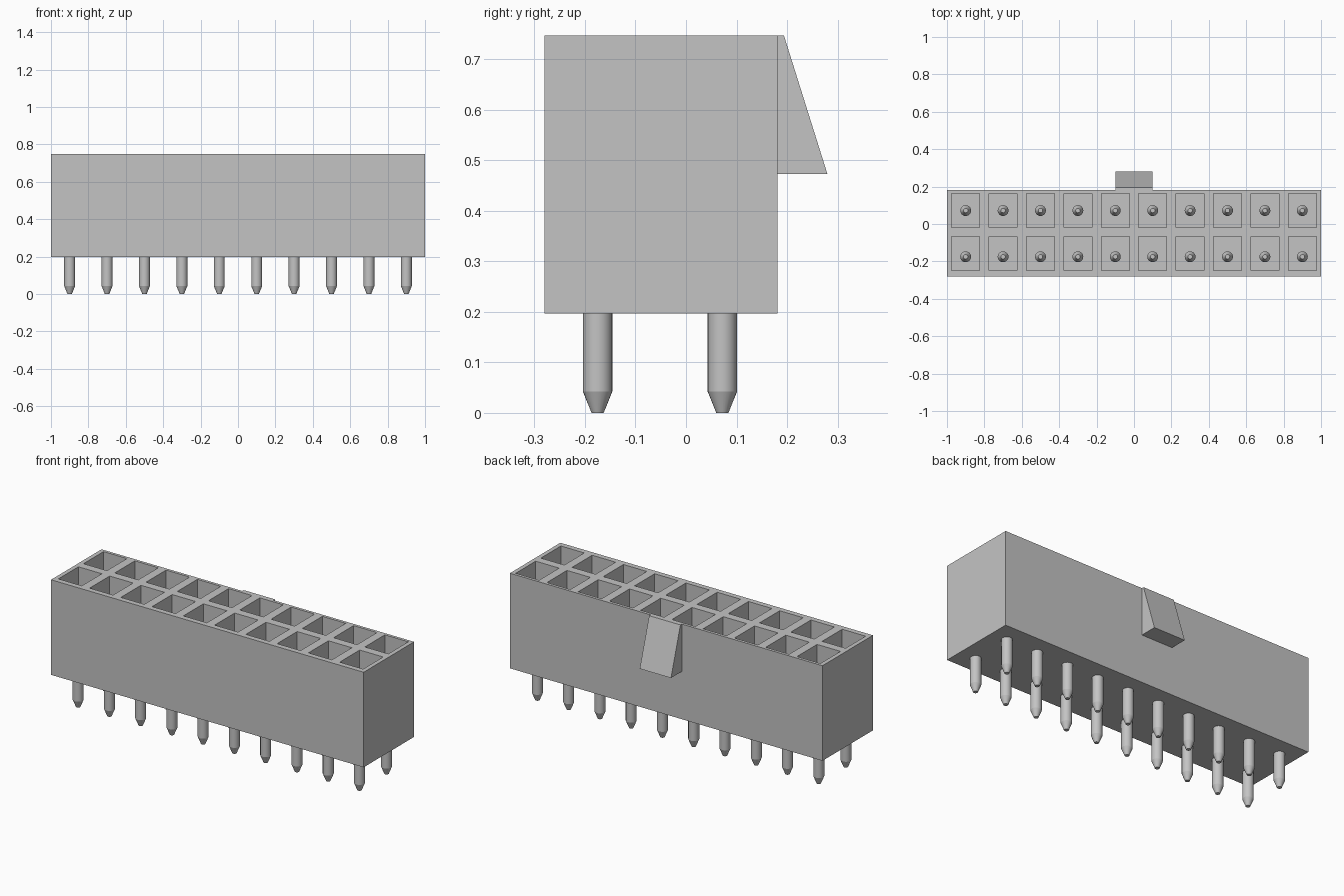
import bpy, bmesh, math
from mathutils import Matrix

cube = bpy.data.objects.get("Cube")
if cube:
    bpy.data.objects.remove(cube, do_unlink=True)

grey = bpy.data.materials.new("light grey")
grey.use_nodes = True
grey.diffuse_color = (0.55, 0.55, 0.55, 1)
grey.node_tree.nodes["Principled BSDF"].inputs["Base Color"].default_value = (0.55, 0.55, 0.55, 1)

# Main dimensions
BASE_Z, TOP_Z, FLOOR_Z = 0.197, 0.747, 0.26
FRONT_Y, BACK_Y = -0.28, 0.181
COLUMNS = [-0.9 + 0.2 * i for i in range(10)]
POCKET_ROWS = [(-0.249, -0.066), (-0.019, 0.164)]
PIN_ROWS = [-0.175, 0.072]


def make_object(name, bm):
    bmesh.ops.recalc_face_normals(bm, faces=bm.faces)
    mesh = bpy.data.meshes.new(name)
    bm.to_mesh(mesh)
    bm.free()
    mesh.materials.append(grey)
    ob = bpy.data.objects.new(name, mesh)
    bpy.context.collection.objects.link(ob)
    return ob


# Housing: a top grid whose pocket cells are sunk and whose rim is drawn down
def build_housing():
    xs = [-1] + [c + s for c in COLUMNS for s in (-0.075, 0.075)] + [1]
    ys = [FRONT_Y] + [y for row in POCKET_ROWS for y in row] + [BACK_Y]
    bm = bmesh.new()
    grid = [[bm.verts.new((x, y, TOP_Z)) for y in ys] for x in xs]
    pockets = []
    for i in range(len(xs) - 1):
        for j in range(len(ys) - 1):
            face = bm.faces.new((grid[i][j], grid[i + 1][j], grid[i + 1][j + 1], grid[i][j + 1]))
            if i % 2 and j % 2:
                pockets.append(face)
    rim = [e for e in bm.edges if e.is_boundary]
    # Outer walls and underside
    walls = bmesh.ops.extrude_edge_only(bm, edges=rim)["geom"]
    for v in walls:
        if isinstance(v, bmesh.types.BMVert):
            v.co.z = BASE_Z
    bottom = [e for e in walls if isinstance(e, bmesh.types.BMEdge) and e.is_boundary]
    bmesh.ops.contextual_create(bm, geom=bottom)
    # Square terminal pockets
    for face in pockets:
        floor = bmesh.ops.extrude_discrete_faces(bm, faces=[face])["faces"][0]
        for v in floor.verts:
            v.co.z = FLOOR_Z
    bmesh.ops.remove_doubles(bm, verts=bm.verts, dist=1e-5)
    return make_object("housing", bm)


# Latch: wedge profile pulled across the back wall
def build_latch():
    profile = [(BACK_Y, 0.473), (0.28, 0.473), (0.194, TOP_Z), (BACK_Y, TOP_Z)]
    bm = bmesh.new()
    face = bm.faces.new([bm.verts.new((-0.1, y, z)) for y, z in profile])
    geom = bmesh.ops.extrude_face_region(bm, geom=[face])["geom"]
    for v in geom:
        if isinstance(v, bmesh.types.BMVert):
            v.co.x = 0.1
    return make_object("latch", bm)


# Pin: round shaft with a tapered tip at both ends
def build_pin(name, x, y):
    profile = [(0.012, 0), (0.029, 0.042), (0.029, 0.558), (0.012, 0.6)]
    bm = bmesh.new()
    for (r1, z1), (r2, z2) in zip(profile, profile[1:]):
        bmesh.ops.create_cone(bm, cap_ends=False, segments=24, radius1=r1, radius2=r2,
                              depth=z2 - z1, matrix=Matrix.Translation((x, y, (z1 + z2) / 2)))
    bmesh.ops.remove_doubles(bm, verts=bm.verts, dist=1e-4)
    bmesh.ops.holes_fill(bm, edges=[e for e in bm.edges if e.is_boundary], sides=0)
    return make_object(name, bm)


build_housing()
build_latch()

pins = [build_pin(f"{row}_pin_{i + 1}", x, y)
        for row, y in zip(("front", "back"), PIN_ROWS)
        for i, x in enumerate(COLUMNS)]
bpy.ops.object.select_all(action='DESELECT')
for pin in pins:
    pin.select_set(True)
bpy.context.view_layer.objects.active = pins[0]
bpy.ops.object.shade_smooth_by_angle(angle=math.radians(20))
